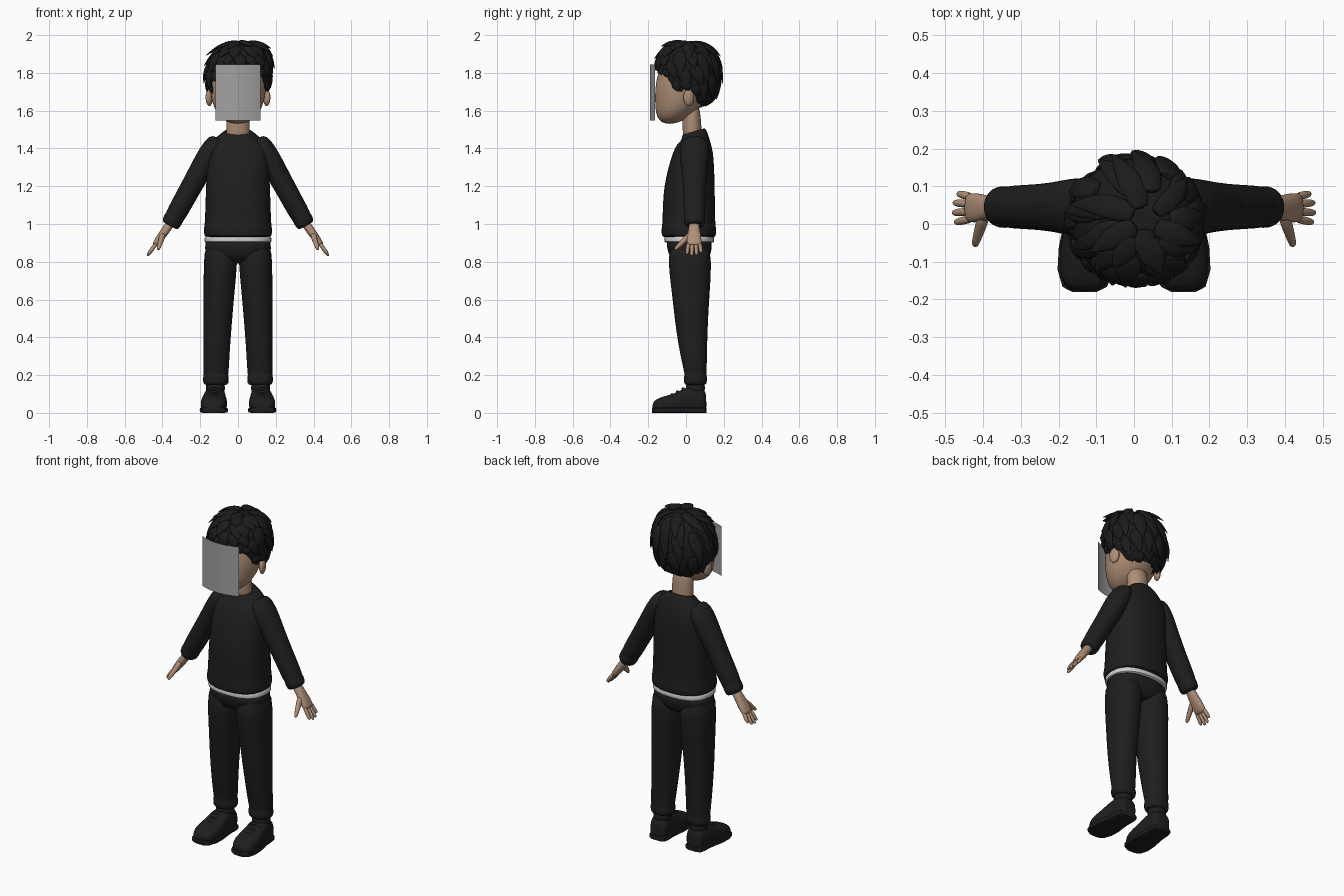
import bpy, bmesh, math, random
from math import sin, cos, pi, radians
from mathutils import Vector, Matrix

random.seed(4)
if "Cube" in bpy.data.objects:
    bpy.data.objects.remove(bpy.data.objects["Cube"])


def material(name, rgb):
    m = bpy.data.materials.new(name)
    m.use_nodes = True
    m.diffuse_color = (*rgb, 1)
    m.node_tree.nodes["Principled BSDF"].inputs["Base Color"].default_value = (*rgb, 1)
    return m


BLACK = material("black cloth", (0.013, 0.013, 0.013))
HAIR = material("black hair", (0.011, 0.011, 0.011))
SKIN = material("skin", (0.42, 0.27, 0.18))
WHITE = material("white shirt", (0.62, 0.62, 0.62))
GREY = material("grey panel", (0.36, 0.36, 0.36))
X, Y, Z = Vector((1, 0, 0)), Vector((0, 1, 0)), Vector((0, 0, 1))
SIDES = (("left", 1), ("right", -1))


def tube(bm, rings, n=20, power=2.0):
    """Skin a closed tube over rings of (centre, half axis u, half axis v)."""
    loops = []
    for c, u, v in rings:
        loop = []
        for i in range(n):
            a = 2 * pi * i / n
            s = [math.copysign(abs(t) ** (2 / power), t) for t in (cos(a), sin(a))]
            loop.append(bm.verts.new(c + u * s[0] + v * s[1]))
        loops.append(loop)
    for a, b in zip(loops, loops[1:]):
        for i in range(n):
            j = (i + 1) % n
            bm.faces.new((a[i], a[j], b[j], b[i]))
    bm.faces.new(loops[0][::-1])
    bm.faces.new(loops[-1])


def finish(bm, name, mat, side=1, subdiv=1, angle=60):
    bmesh.ops.scale(bm, vec=(side, 1, 1), verts=bm.verts)
    bmesh.ops.recalc_face_normals(bm, faces=bm.faces)
    mesh = bpy.data.meshes.new(name)
    bm.to_mesh(mesh)
    bm.free()
    mesh.materials.append(mat)
    ob = bpy.data.objects.new(name, mesh)
    bpy.context.collection.objects.link(ob)
    if subdiv:
        ob.modifiers.new("Smooth", "SUBSURF").levels = subdiv
    bpy.ops.object.select_all(action="DESELECT")
    ob.select_set(True)
    bpy.context.view_layer.objects.active = ob
    bpy.ops.object.shade_smooth_by_angle(angle=radians(angle))
    return ob


def stack(name, mat, rings, side=1, power=2.0, tilt=0.0):
    """Horizontal rings of (z, x, y, half width, half depth), top ones tilted."""
    bm = bmesh.new()
    top = rings[-1][0]
    tube(bm, [(Vector((x, y, z)), X * w, Y * d + Z * (d * tilt if z > top - 0.05 else 0))
              for z, x, y, w, d in rings], 24, power)
    return finish(bm, name, mat, side)


# Head and neck
stack("head", SKIN, [(1.53, 0, -.088, .03, .025), (1.55, 0, -.077, .078, .07),
                     (1.59, 0, -.055, .117, .107), (1.65, 0, -.032, .14, .133),
                     (1.72, 0, -.015, .152, .15), (1.8, 0, 0, .15, .152),
                     (1.88, 0, .005, .115, .12), (1.92, 0, .005, .06, .06)])
stack("neck", SKIN, [(1.42, 0, .035, .065, .052), (1.5, 0, .033, .063, .05),
                     (1.57, 0, .028, .061, .05), (1.64, 0, .02, .06, .05)])
for label, side in SIDES:
    bm = bmesh.new()
    bmesh.ops.create_uvsphere(bm, u_segments=16, v_segments=10, radius=1,
                              matrix=Matrix.Translation((.152, .015, 1.67))
                              @ Matrix.Rotation(radians(20), 4, "Z")
                              @ Matrix.Diagonal((.018, .03, .046, 1)))
    finish(bm, label + "_ear", SKIN, side, 0)

# Hair: hairline angle from the top, by azimuth from the front
HAIRLINE = ((0, 80), (45, 87), (60, 108), (73, 127), (84, 112), (100, 115), (118, 147), (180, 147))


def hairline(az):
    a = abs((math.degrees(az) + 180) % 360 - 180)
    for (a0, p0), (a1, p1) in zip(HAIRLINE, HAIRLINE[1:]):
        if a <= a1:
            return radians(p0 + (p1 - p0) * (a - a0) / (a1 - a0))
    return radians(HAIRLINE[-1][1])


def scalp(az, p, lift=0.0):
    r = (.166 + lift) * max(sin(p), 0) ** .75
    return Vector((r * sin(az) + .03 * max(cos(p), 0), .008 - r * cos(az), 1.785 + (.175 + lift) * cos(p)))


bm = bmesh.new()
grid = [[bm.verts.new(scalp(2 * pi * i / 72, .02 + (hairline(2 * pi * i / 72) - .02) * j / 16))
         for i in range(72)] for j in range(17)]
for a, b in zip(grid, grid[1:]):
    for i in range(72):
        bm.faces.new((a[i], a[(i + 1) % 72], b[(i + 1) % 72], b[i]))
bm.faces.new(grid[0])
finish(bm, "hair_cap", HAIR, subdiv=0)


def lock(bm, az, p0, p1, width, flick, swirl):
    """A leaf-shaped lock that follows the scalp and flicks up at its tip."""
    path = [scalp(az + swirl * s, p0 + (p1 - p0) * s, .004 + flick * s * s)
            for s in [k / 7 for k in range(8)]]
    rings = []
    for k, c in enumerate(path):
        d = (path[min(k + 1, 7)] - path[max(k - 1, 0)]).normalized()
        out = c - Vector((0, .008, 1.785))
        across = d.cross(out).normalized()
        w = width * max(sin(pi * (.2 + .8 * k / 7)), .04)
        rings.append((c, across * w, across.cross(d).normalized() * w * .38))
    tube(bm, rings, 8)


bm = bmesh.new()
for count, start, reach, width, flick in ((6, .1, .42, .034, .035), (9, .25, .55, .038, .026),
                                          (13, .45, .75, .038, .02), (17, .68, .93, .035, .016),
                                          (21, .85, 1.03, .028, .008)):
    for i in range(count):
        az = 2 * pi * (i + random.uniform(-.2, .2) + start) / count
        end = hairline(az) * reach * random.uniform(.93, 1.04)
        lock(bm, az, start * end, end, width * random.uniform(.85, 1.15),
             flick * random.uniform(.5, 1.3), random.uniform(.05, .3))
finish(bm, "hair_locks", HAIR)

# Curved panel in front of the face
bm = bmesh.new()
cols = [[bm.verts.new((.12 * t, -.19 + .027 * t * t, z)) for z in (1.547, 1.845)]
        for t in [k / 8 - 1 for k in range(17)]]
for a, b in zip(cols, cols[1:]):
    bm.faces.new((a[0], b[0], b[1], a[1]))
finish(bm, "face_panel", GREY, subdiv=0)

# Sweater body, shirt hem and hips
stack("sweater_body", BLACK,
      [(.928, 0, .015, .165, .13), (.932, 0, .015, .18, .145), (.975, 0, .015, .184, .147),
       (.988, 0, .015, .177, .141), (1.1, 0, .015, .174, .139), (1.2, 0, .018, .17, .135),
       (1.3, 0, .028, .167, .122), (1.38, 0, .037, .164, .107), (1.425, 0, .043, .152, .09),
       (1.46, 0, .045, .112, .07), (1.487, 0, .042, .076, .062), (1.492, 0, .04, .068, .055),
       (1.48, 0, .04, .06, .048)], power=2.4, tilt=.3)
stack("shirt_hem", WHITE, [(.9, 0, .017, .17, .125), (.902, 0, .017, .179, .134),
                           (.93, 0, .017, .179, .134), (.95, 0, .017, .17, .125)], power=2.4)
stack("trouser_hips", BLACK, [(.79, 0, .022, .1, .07), (.82, 0, .02, .165, .106),
                              (.87, 0, .018, .179, .12), (.94, 0, .017, .175, .125)], power=2.4)

for label, side in SIDES:
    # Trouser leg with gathered cuff
    stack(label + "_trouser_leg", BLACK,
          [(.91, .09, .018, .085, .105), (.8, .092, .02, .09, .117), (.65, .1, .025, .083, .102),
           (.5, .107, .028, .077, .089), (.35, .113, .036, .071, .076), (.215, .117, .05, .068, .06),
           (.2, .117, .05, .064, .057), (.19, .117, .05, .07, .063), (.155, .117, .05, .068, .061),
           (.145, .117, .05, .055, .05)], side, 2.2)

    # Shoe upper, sole, ankle and laces
    shoe = ((-.178, .05, .03), (-.165, .07, .056), (-.12, .088, .071), (-.06, .102, .07),
            (-.02, .125, .063), (.02, .14, .057), (.075, .14, .056), (.1, .12, .05), (.108, .09, .035))
    bm = bmesh.new()
    tube(bm, [(Vector((.124 - y * .04, y, h / 2)), X * w, Z * (h / 2)) for y, h, w in shoe], 20, 2.8)
    finish(bm, label + "_shoe", BLACK, side)
    bm = bmesh.new()
    tube(bm, [(Vector((.124 - y * .04, y * 1.01, .0145)), X * (w + .003), Z * .0145)
              for y, h, w in shoe], 20, 6)
    finish(bm, label + "_sole", BLACK, side, 0, 40)
    stack(label + "_shoe_collar", BLACK, [(.08, .12, .048, .05, .05), (.14, .12, .05, .052, .052),
                                          (.165, .12, .05, .048, .048)], side)
    bm = bmesh.new()
    for y, z in ((-.075, .098), (-.045, .113), (-.015, .13)):
        tube(bm, [(Vector((.127 + t * .04, y, z - .018 * t * t)), Y * .009, Z * .008)
                  for t in (-1, -.5, 0, .5, 1)], 8)
    finish(bm, label + "_laces", BLACK, side)

    # Sleeve
    d = Vector((.485, 0, -.875))
    n = Vector((.875, 0, .485))
    start = Vector((.132, .045, 1.405))
    bm = bmesh.new()
    tube(bm, [(start + d * t, Y * wy, n * wn) for t, wy, wn in
              ((-.06, .05, .035), (-.02, .078, .056), (.06, .078, .062), (.15, .067, .059),
               (.28, .06, .056), (.4, .058, .055), (.42, .053, .05), (.43, .057, .053),
               (.465, .055, .051), (.475, .043, .04))], 20)
    finish(bm, label + "_sleeve", BLACK, side)

    # Hand: palm, four fingers and thumb
    d = Vector((.58, 0, -.815))
    n = Vector((.815, 0, .58))
    wrist = Vector((.367, .043, .99))
    bm = bmesh.new()
    tube(bm, [(wrist + d * t, Y * wy, n * wn) for t, wy, wn in
              ((-.03, .028, .024), (.03, .03, .023), (.07, .039, .022), (.115, .04, .018),
               (.13, .036, .012))], 16, 2.4)
    for k, length in enumerate((.078, .088, .084, .066)):
        base = wrist + d * .108 + Y * (.0195 * (k - 1.5))
        aim = (d + Y * (.08 * (k - 1.5))).normalized()
        tube(bm, [(base + aim * length * t, Y * r, n * r) for t, r in
                  ((0, .0115), (.5, .0115), (.88, .01), (1, .005))], 10)
    aim = Vector((.22, -.7, -.68)).normalized()
    side_axis = aim.cross(n).normalized()
    tube(bm, [(wrist + d * .05 - Y * .015 + aim * t, side_axis * r, n * r) for t, r in
              ((0, .018), (.04, .017), (.09, .013), (.115, .011), (.125, .005))], 10)
    finish(bm, label + "_hand", SKIN, side)
